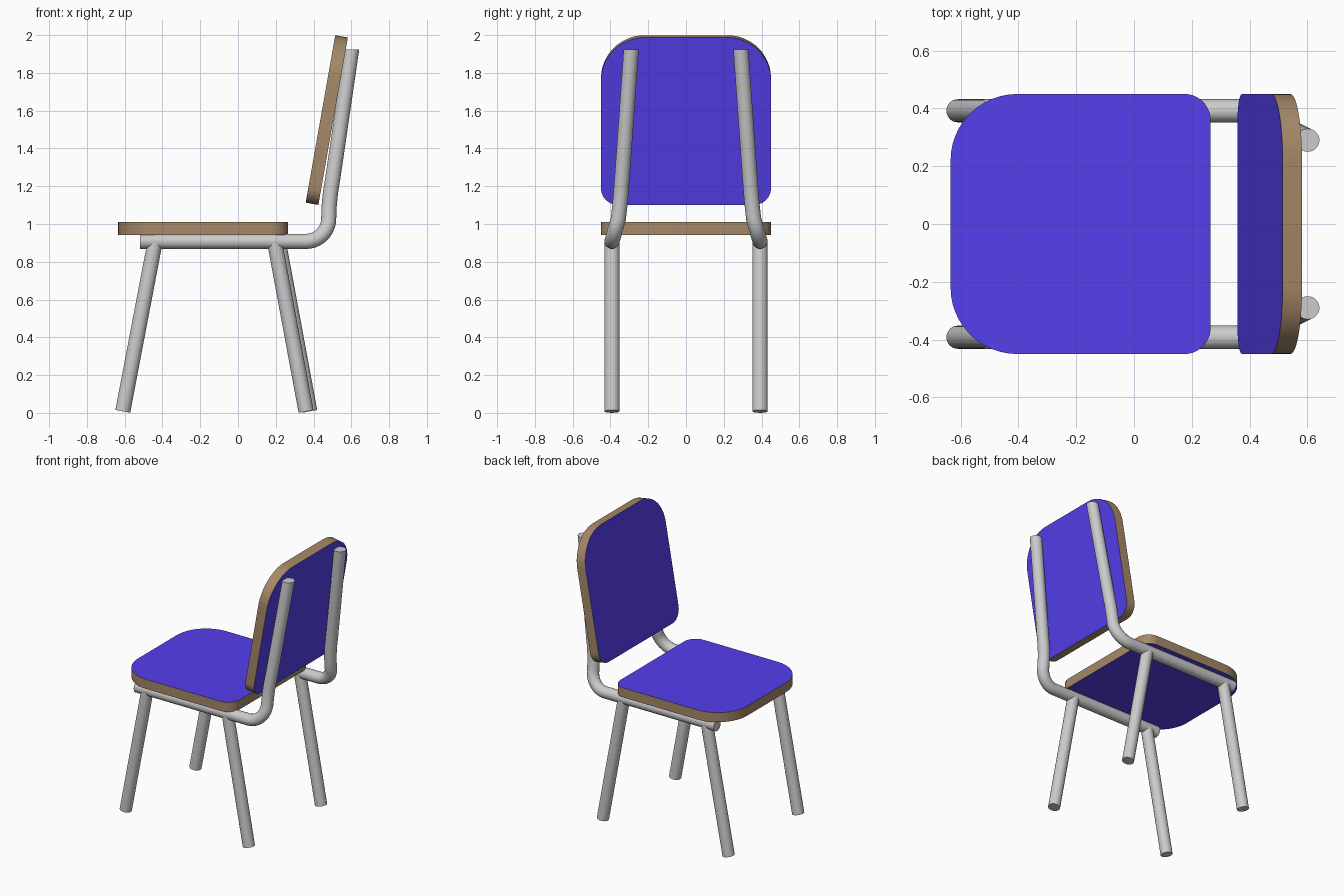
import bpy, bmesh
from math import sin, cos, pi, radians
from mathutils import Vector, Matrix

if "Cube" in bpy.data.objects:
    bpy.data.objects.remove(bpy.data.objects["Cube"])

R = 0.04       # tube radius
SIDES = 32


def material(name, colour):
    m = bpy.data.materials.new(name)
    m.diffuse_color = colour
    m.use_nodes = True
    m.node_tree.nodes["Principled BSDF"].inputs["Base Color"].default_value = m.diffuse_color
    return m


def finish(bm, name, mats=()):
    bmesh.ops.recalc_face_normals(bm, faces=bm.faces[:])
    me = bpy.data.meshes.new(name)
    bm.to_mesh(me)
    bm.free()
    for m in mats:
        me.materials.append(m)
    ob = bpy.data.objects.new(name, me)
    bpy.context.collection.objects.link(ob)
    bpy.ops.object.select_all(action='DESELECT')
    ob.select_set(True)
    bpy.context.view_layer.objects.active = ob
    bpy.ops.object.shade_smooth_by_angle(angle=radians(35))
    return ob


def tube(name, pts, end_dir=None):
    """Round tube swept along pts; end_dir sets the plane of the last cut."""
    pts = [Vector(p) for p in pts]
    bm = bmesh.new()
    rings = []
    for i, p in enumerate(pts):
        a, b = pts[max(i - 1, 0)], pts[min(i + 1, len(pts) - 1)]
        t = (b - p).normalized() + (p - a).normalized()
        t.normalize()
        if end_dir and i == len(pts) - 1:
            t = Vector(end_dir)
        u = Vector((0, 1, 0))
        u = (u - t * u.dot(t)).normalized()
        v = t.cross(u)
        rings.append([bm.verts.new(p + R * (u * cos(k * 2 * pi / SIDES) + v * sin(k * 2 * pi / SIDES)))
                      for k in range(SIDES)])
    for r, s in zip(rings, rings[1:]):
        for k in range(SIDES):
            j = (k + 1) % SIDES
            bm.faces.new((r[k], r[j], s[j], s[k]))
    bm.faces.new(rings[0])
    bm.faces.new(rings[-1])
    return finish(bm, name)


def cushion(name, centre, rot, big=0.23, small=0.09, h=0.45, thick=0.068):
    """Square pad, large corner radius on local +x and small on -x."""
    bm = bmesh.new()
    verts = []
    corners = ((1, 1, big), (-1, 1, small), (-1, -1, small), (1, -1, big))
    for q, (sx, sy, r) in enumerate(corners):
        for k in range(13):
            a = (q + k / 12) * pi / 2
            verts.append(bm.verts.new((sx * (h - r) + r * cos(a), sy * (h - r) + r * sin(a), -thick / 2)))
    base = bm.faces.new(verts)
    ext = bmesh.ops.extrude_face_region(bm, geom=[base], use_keep_orig=True)
    bmesh.ops.translate(bm, vec=(0, 0, thick),
                        verts=[e for e in ext['geom'] if isinstance(e, bmesh.types.BMVert)])
    # fabric on both faces, wood around the edge
    for f in bm.faces:
        f.material_index = 1 if len(f.verts) == 4 else 0
    bmesh.ops.transform(bm, matrix=Matrix.Translation(centre) @ rot, verts=bm.verts[:])
    return finish(bm, name, (blue, wood))


blue = material("blue_fabric", (0.09, 0.05, 0.85, 1))
wood = material("brown_wood", (0.38, 0.25, 0.14, 1))

# Seat and tilted backrest
cushion("seat", (-0.185, 0, 0.976), Matrix.Rotation(pi, 4, 'Z'))
cushion("backrest", (0.47, 0, 1.55), Matrix.Rotation(radians(-80), 4, 'Y'))

for s, side in ((-1, "right"), (1, "left")):
    y = s * 0.392
    # Frame rail, bend and inward-leaning upright
    path = [(-0.52, y, 0.908), (0.36, y, 0.908)]
    for k in range(1, 11):
        a = k / 10 * pi / 2
        path.append((0.36 + 0.12 * sin(a), y - s * 0.034 * (1 - cos(a)), 1.028 - 0.12 * cos(a)))
    path += [(0.483, s * 0.35, 1.10), (0.49, s * 0.344, 1.17), (0.503, s * 0.338, 1.25),
             (0.602, s * 0.29, 1.925)]
    tube(side + "_frame", path, (0, 0, 1))
    # Splayed legs
    tube(side + "_front_leg", [(-0.61, y, 0.008), (-0.44, y, 0.9)])
    dx = 0.01 * s
    tube(side + "_rear_leg", [(0.37 + dx, y, 0.008), (0.205 + dx, y, 0.9)])
